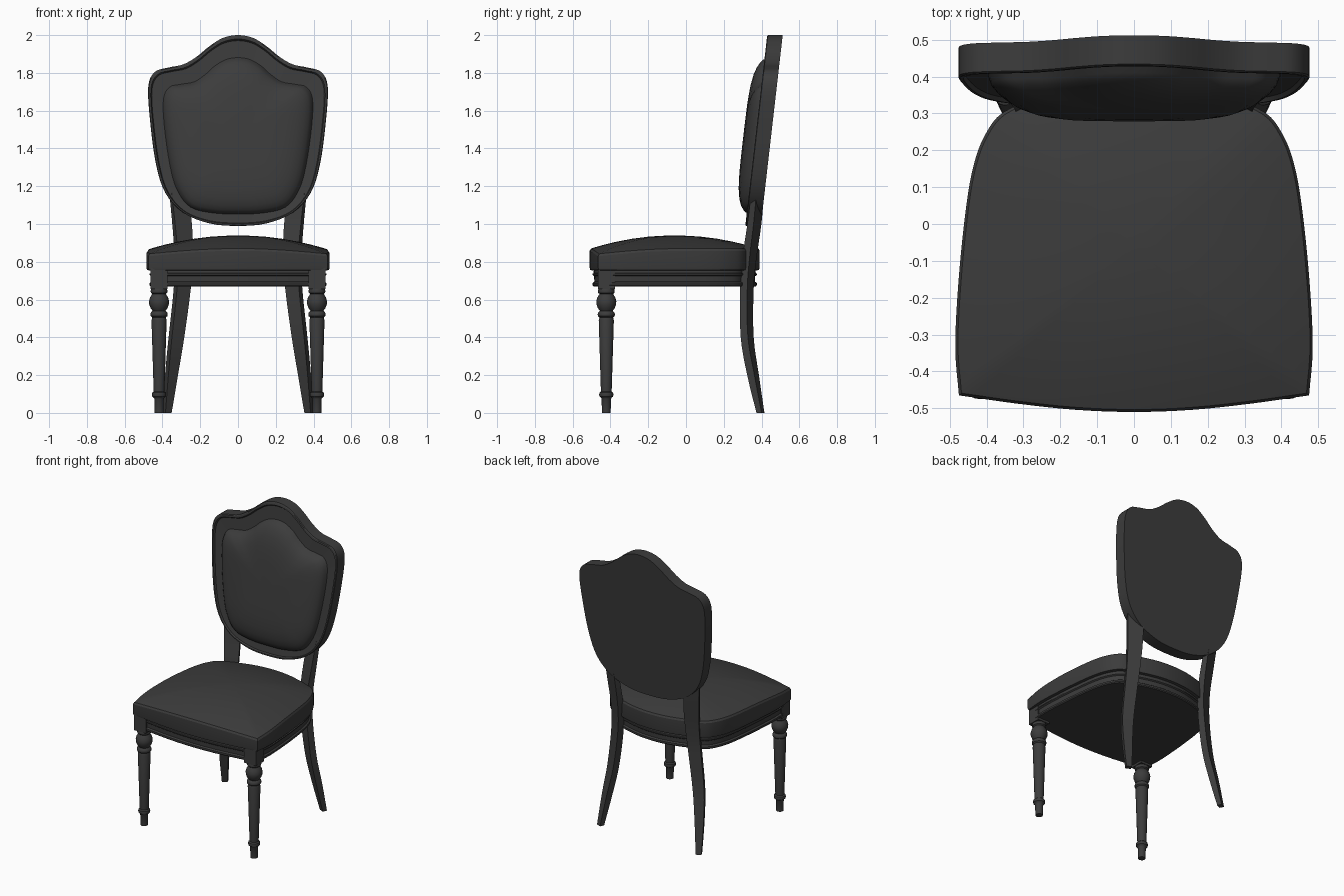
import bpy, bmesh, math
from mathutils import Vector

if "Cube" in bpy.data.objects:
    bpy.data.objects.remove(bpy.data.objects["Cube"])

dark = bpy.data.materials.new("dark_finish")
dark.diffuse_color = (0.045, 0.045, 0.045, 1)
dark.use_nodes = True
dark.node_tree.nodes["Principled BSDF"].inputs["Base Color"].default_value = dark.diffuse_color


def loft(name, rings, angle=32):
    """Skin a list of closed point loops and cap both ends."""
    bm = bmesh.new()
    loops = [[bm.verts.new(p) for p in ring] for ring in rings]
    n = len(loops[0])
    for a, b in zip(loops, loops[1:]):
        for i in range(n):
            j = (i + 1) % n
            bm.faces.new((a[i], a[j], b[j], b[i]))
    bm.faces.new(loops[0])
    bm.faces.new(loops[-1])
    bmesh.ops.recalc_face_normals(bm, faces=bm.faces)
    me = bpy.data.meshes.new(name)
    bm.to_mesh(me)
    bm.free()
    me.materials.append(dark)
    ob = bpy.data.objects.new(name, me)
    bpy.context.collection.objects.link(ob)
    bpy.ops.object.select_all(action='DESELECT')
    ob.select_set(True)
    bpy.context.view_layer.objects.active = ob
    bpy.ops.object.shade_smooth_by_angle(angle=math.radians(angle))
    return ob


def spline(pts, steps=4):
    """Catmull-Rom curve; ends lying on x = 0 are continued symmetrically."""
    p = [Vector(q) for q in pts]

    def beyond(end, nxt):
        if abs(end.x) < 1e-6:
            return Vector((-nxt.x, *nxt[1:]))
        return 2 * end - nxt
    p = [beyond(p[0], p[1])] + p + [beyond(p[-1], p[-2])]
    out = []
    for a, b, c, d in zip(p, p[1:], p[2:], p[3:]):
        for k in range(steps):
            t = k / steps
            out.append(0.5 * (2 * b + (c - a) * t + (2 * a - 5 * b + 4 * c - d) * t * t
                              + (3 * b - a - 3 * c + d) * t ** 3))
    return out + [p[-2]]


def mirrored(half):
    return half + [Vector((-q.x, q.y)) for q in half[-2:0:-1]]


# Backrest: shield-shaped panel with rim, recessed frame and padded front
outer = mirrored(spline([(0, 2.0), (.08, 1.985), (.15, 1.942), (.22, 1.885), (.29, 1.845),
                         (.37, 1.828), (.44, 1.805), (.475, 1.73), (.466, 1.55), (.435, 1.32),
                         (.385, 1.165), (.29, 1.06), (.15, 1.003), (0, .99)]))
inner = mirrored(spline([(0, 1.877), (.06, 1.868), (.12, 1.835), (.17, 1.79), (.23, 1.75),
                         (.30, 1.737), (.36, 1.722), (.392, 1.66), (.388, 1.52), (.358, 1.31),
                         (.32, 1.18), (.25, 1.09), (.13, 1.06), (0, 1.055)]))


def panel_ring(points, depth):
    # depth 0 is the tilted front face, positive goes to the rear
    return [(q.x, .43 - .115 * (2 - q.y) + depth, q.y) for q in points]


rings = [panel_ring(outer, .082)]
for t, depth in ((0, .004), (.05, 0), (.17, 0), (.24, .012), (.6, .014), (.97, .016)):
    rings.append(panel_ring([a.lerp(b, t) for a, b in zip(outer, inner)], depth))
centre = Vector((0, 1.45))
for s in (1, .985, .95, .89, .8, .66, .45, .2, .04):
    h = .065 * math.sqrt(1 - s ** 4)
    rings.append(panel_ring([centre.lerp(q, s) for q in inner], .012 * s ** 8 - h))
loft("backrest", rings)

# Seat outline: bowed front, sharp front corners, rounded rear
front = spline([(0, -.51), (.16, -.504), (.32, -.487), (.475, -.465)])
side = spline([(.475, -.465), (.485, -.33), (.475, -.14), (.455, .05), (.435, .16),
               (.405, .24), (.355, .303), (.25, .345), (.12, .38), (0, .39)])
seat = mirrored(front + side[1:])
seat_mid = Vector((0, -.06))


def seat_ring(s, z):
    ring = []
    for q in seat:
        p = seat_mid.lerp(q, s)
        corner = (q.x / .48) ** 2 * (max(0, -q.y) / .47) ** 2
        ring.append((p.x, p.y, z(corner)))
    return ring


# Seat cushion
rings = [seat_ring(.975, lambda c: .755), seat_ring(.993, lambda c: .757),
         seat_ring(1, lambda c: .77), seat_ring(1, lambda c: .858 - .03 * c)]
for s in (.985, .93, .82, .68, .5, .3, .05):
    rings.append(seat_ring(s, lambda c: .94 - (.072 + .03 * c) * s * s))
loft("seat_cushion", rings, 28)

# Moulded apron below the cushion
loft("seat_apron", [seat_ring(s, lambda c: z) for s, z in (
    (.95, .76), (.955, .74), (.966, .737), (.966, .73), (.948, .724), (.945, .695),
    (.966, .688), (.966, .676), (.955, .67))])

# Turned front legs with square blocks: (radius, z)
turning = [(.023, 0), (.025, .075), (.028, .08), (.036, .087), (.038, .097), (.036, .107),
           (.028, .113), (.029, .13), (.040, .49), (.036, .505), (.044, .512), (.046, .522),
           (.043, .532), (.034, .54), (.045, .555), (.052, .575), (.053, .59), (.048, .61),
           (.036, .63), (.043, .636), (.045, .645), (.042, .656), (.036, .66)]
for label, sx in (("left", -1), ("right", 1)):
    cx, cy = .418 * sx, -.422
    loft("front_leg_" + label, [[(cx + r * math.cos(k * math.tau / 24),
                                  cy + r * math.sin(k * math.tau / 24), z)
                                 for k in range(24)] for r, z in turning])
    loft("leg_block_" + label, [[(cx + .045 * a, cy + .045 * b, z)
                                 for a, b in ((-1, -1), (1, -1), (1, 1), (-1, 1))]
                                for z in (.655, .77)])

    # Sabre back legs: centre x, centre y, z, width, thickness
    path = spline([(.374, .394, 0, .036, .03), (.352, .355, .2, .056, .042),
                   (.326, .324, .4, .072, .042), (.296, .322, .65, .08, .042),
                   (.287, .336, .82, .088, .042), (.296, .362, 1.0, .098, .036),
                   (.315, .380, 1.17, .095, .03)])
    ca, sa = math.cos(math.radians(25)), math.sin(math.radians(25))
    rings = []
    for x, y, z, w, d in path:
        ring = []
        for a, b in ((-1, -1), (1, -1), (1, 1), (-1, 1)):
            u, v = a * w / 2, b * d / 2
            ring.append((sx * (x + u * ca + v * sa), y - u * sa + v * ca, z))
        rings.append(ring)
    loft("back_leg_" + label, rings)
